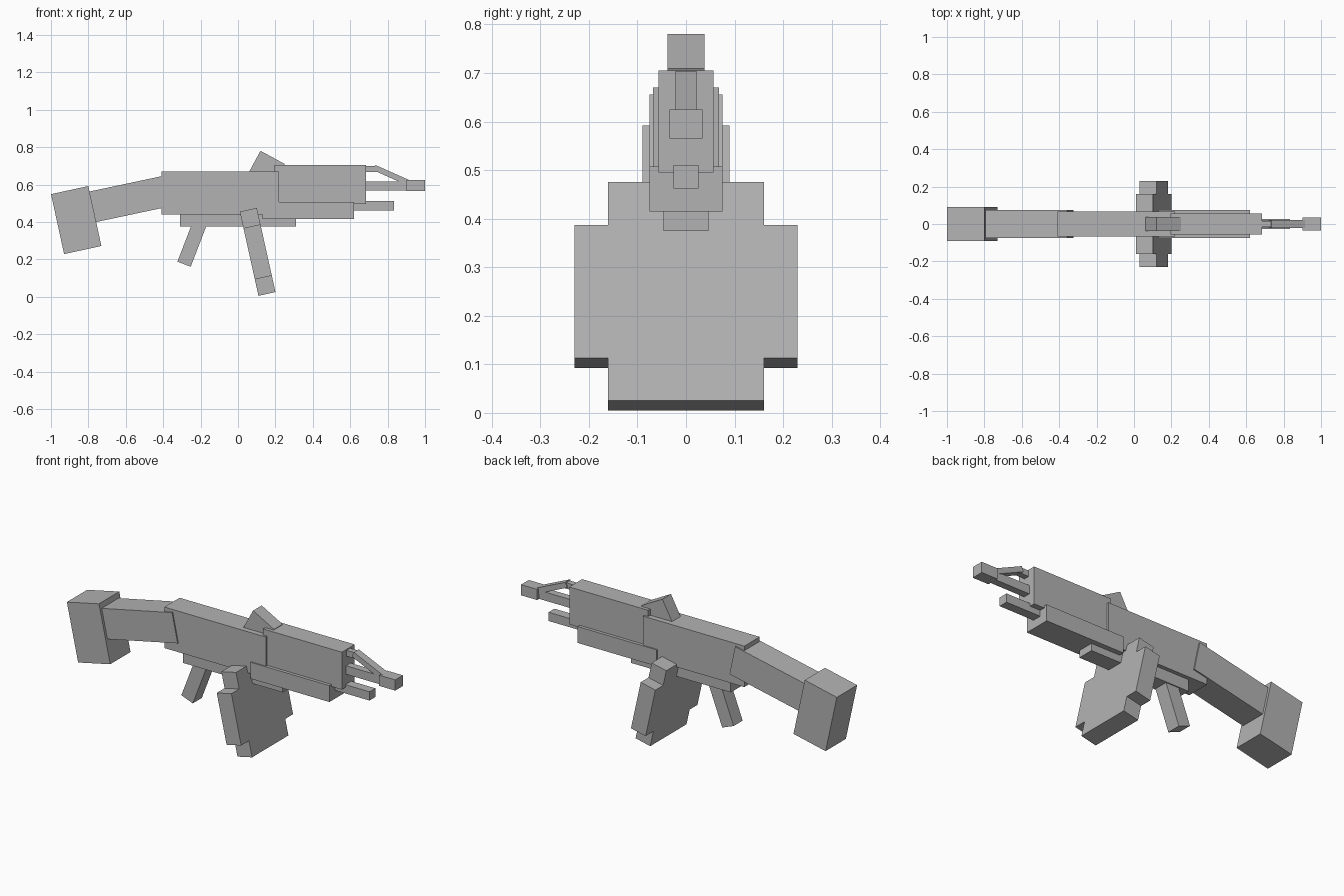
import bpy
from math import radians

cube = bpy.data.objects.get("Cube")
if cube:
    bpy.data.objects.remove(cube, do_unlink=True)

# Single flat grey
grey = bpy.data.materials.new("plain grey")
grey.use_nodes = True
colour = (0.45, 0.45, 0.45, 1)
grey.diffuse_color = colour
grey.node_tree.nodes["Principled BSDF"].inputs["Base Color"].default_value = colour


def block(name, x, z, length, height, width, tilt=0, y=0):
    """Box centred at (x, y, z); a positive tilt raises its +x end."""
    bpy.ops.mesh.primitive_cube_add(size=1, location=(x, y, z))
    ob = bpy.context.object
    ob.name = name
    ob.scale = (length, width, height)
    ob.rotation_euler.y = -radians(tilt)
    ob.data.materials.append(grey)
    return ob


def span(name, x0, x1, z0, z1, width):
    """Upright box given by its extents."""
    return block(name, (x0 + x1) / 2, (z0 + z1) / 2, x1 - x0, z1 - z0, width)


# Body
span("receiver", -0.41, 0.22, 0.44, 0.67, 0.136)
span("front_housing", 0.195, 0.685, 0.495, 0.705, 0.114)
span("handguard", 0.13, 0.62, 0.415, 0.507, 0.15)
span("lower_rail", -0.31, 0.31, 0.375, 0.45, 0.092)

# Barrel and the rod below it
span("barrel", 0.67, 0.91, 0.567, 0.615, 0.04)
span("barrel_tip", 0.9, 1.0, 0.565, 0.625, 0.068)
span("lower_rod", 0.6, 0.835, 0.462, 0.511, 0.052)

# Front sight arm
span("sight_mount", 0.67, 0.742, 0.667, 0.7, 0.032)
block("sight_arm", 0.82, 0.65, 0.2, 0.03, 0.044, -24)

# Rear sight
block("rear_sight", 0.15, 0.68, 0.148, 0.148, 0.076, -28.5)

# Stock and butt
block("stock", -0.56, 0.527, 0.45, 0.167, 0.15, 12)
block("butt", -0.865, 0.41, 0.204, 0.328, 0.18, 12.3)

# Grip
block("grip", -0.24, 0.3, 0.076, 0.27, 0.08, -21)

# Magazine with a lobe on each side
block("magazine", 0.105, 0.24, 0.093, 0.461, 0.322, 12.5)
for side, sign in (("left", 1), ("right", -1)):
    block("magazine_lobe_" + side, 0.105, 0.24, 0.093, 0.281, 0.07, 12.5, sign * 0.195)
